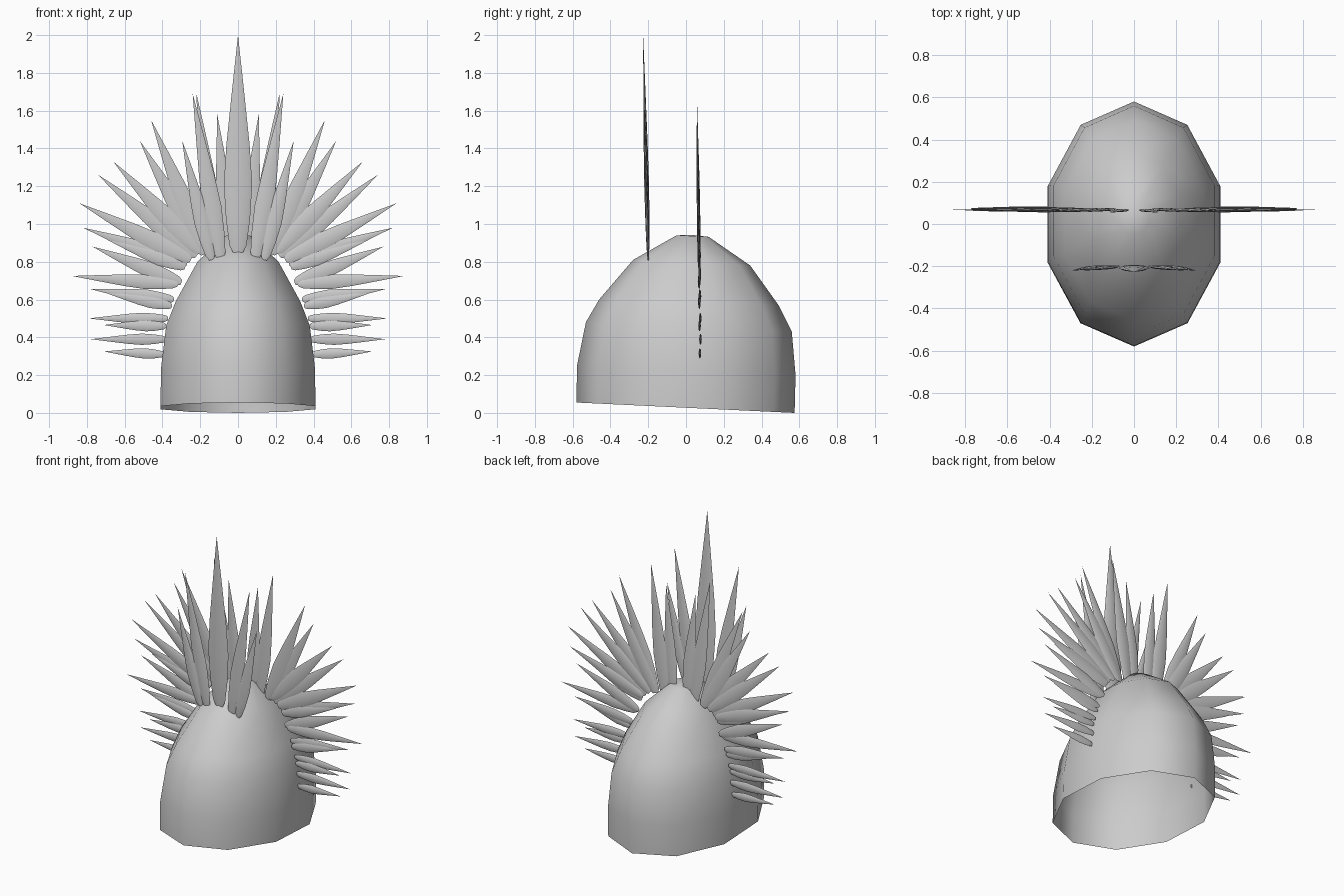
import bpy, bmesh, math
from mathutils import Vector

cube = bpy.data.objects.get("Cube")
if cube:
    bpy.data.objects.remove(cube, do_unlink=True)

grey = bpy.data.materials.new("plain_grey")
grey.use_nodes = True
GREY = (0.6, 0.6, 0.6, 1)
grey.diffuse_color = GREY
grey.node_tree.nodes["Principled BSDF"].inputs["Base Color"].default_value = GREY


def finish(bm, name, angle):
    bmesh.ops.recalc_face_normals(bm, faces=bm.faces)
    mesh = bpy.data.meshes.new(name)
    bm.to_mesh(mesh)
    bm.free()
    mesh.materials.append(grey)
    obj = bpy.data.objects.new(name, mesh)
    bpy.context.collection.objects.link(obj)
    bpy.ops.object.select_all(action='DESELECT')
    obj.select_set(True)
    bpy.context.view_layer.objects.active = obj
    bpy.ops.object.shade_smooth_by_angle(angle=math.radians(angle))
    return obj


def bridge(bm, a, b):
    n = len(a)
    for i in range(n):
        bm.faces.new((a[i], a[(i + 1) % n], b[(i + 1) % n], b[i]))


def cap():
    # Tilted ten-sided rings: front y, front z, back y, back z, half width
    rings = [(-.58, .055, .575, 0, .41), (-.577, .25, .58, .2, .408),
             (-.53, .48, .56, .43, .38), (-.46, .6, .49, .57, .33),
             (-.28, .81, .34, .78, .215), (-.05, .94, .12, .932, .07)]
    bm = bmesh.new()
    prev = None
    for fy, fz, by, bz, hw in rings:
        ring = []
        for i in range(10):
            a = math.tau * i / 10
            t = (1 - math.cos(a)) / 2
            ring.append(bm.verts.new((hw / math.sin(math.radians(72)) * math.sin(a),
                                      fy + (by - fy) * t, fz + (bz - fz) * t)))
        if prev:
            bridge(bm, prev, ring)
        prev = ring
    # Crown closes the top, the bottom stays open
    top = bm.verts.new((0, .03, .942))
    for i in range(10):
        bm.faces.new((prev[i], prev[(i + 1) % 10], top))
    return finish(bm, "cap", 60)


def feather(name, base, tip, width, depth=.018):
    # Flat spindle: blunt quill end, widest at a third, long sharp point
    base, tip = Vector(base), Vector(tip)
    axis = tip - base
    side = axis.cross(Vector((0, 1, 0))).normalized()
    out = side.cross(axis).normalized()
    bm = bmesh.new()
    prev = None
    for t, w in ((0, .3), (.04, .6), (.16, .85), (.32, 1), (.5, .82), (.75, .42)):
        ring = [bm.verts.new(base + axis * t
                             + side * math.cos(math.tau * k / 8) * w * width / 2
                             + out * math.sin(math.tau * k / 8) * w * depth / 2)
                for k in range(8)]
        if prev:
            bridge(bm, prev, ring)
        else:
            bm.faces.new(ring)
        prev = ring
    end = bm.verts.new(tip)
    for k in range(8):
        bm.faces.new((prev[k], prev[(k + 1) % 8], end))
    return finish(bm, name, 50)


cap()

# Tall front plume and its flanking feathers
feather("front_centre_feather", (0, -.2, .84), (0, -.227, 2), .15, .026)
FRONT = [(.09, .81, .24, 1.69, .1), (.14, .81, .295, 1.44, .085)]

# Back fan from crown to ear: base x, base z, tip x, tip z, width
BACK = [(.05, .86, .11, 1.58, .09), (.11, .84, .22, 1.69, .1),
        (.17, .84, .46, 1.55, .1), (.18, .84, .52, 1.44, .1),
        (.2, .85, .66, 1.33, .1), (.22, .83, .74, 1.26, .095),
        (.25, .81, .84, 1.11, .095), (.27, .79, .82, .98, .085),
        (.28, .77, .69, .915, .075), (.3, .69, .77, .88, .085),
        (.32, .68, .88, .725, .075), (.34, .6, .78, .655, .07),
        (.35, .565, .7, .635, .065), (.37, .5, .79, .5, .06),
        (.38, .46, .71, .465, .06), (.38, .39, .78, .39, .06),
        (.39, .31, .71, .325, .055)]

for s, label in ((1, "left"), (-1, "right")):
    for i, (bx, bz, tx, tz, w) in enumerate(FRONT):
        feather(f"front_feather_{label}_{i + 1}", (s * bx, -.2, bz),
                (s * tx, -.22, tz), w)
    for i, (bx, bz, tx, tz, w) in enumerate(BACK):
        y = .077 + (i % 2) * .004
        feather(f"back_feather_{label}_{i + 1}", (s * bx, y - bz * .01, bz),
                (s * tx, y - tz * .014, tz), w, .014)
